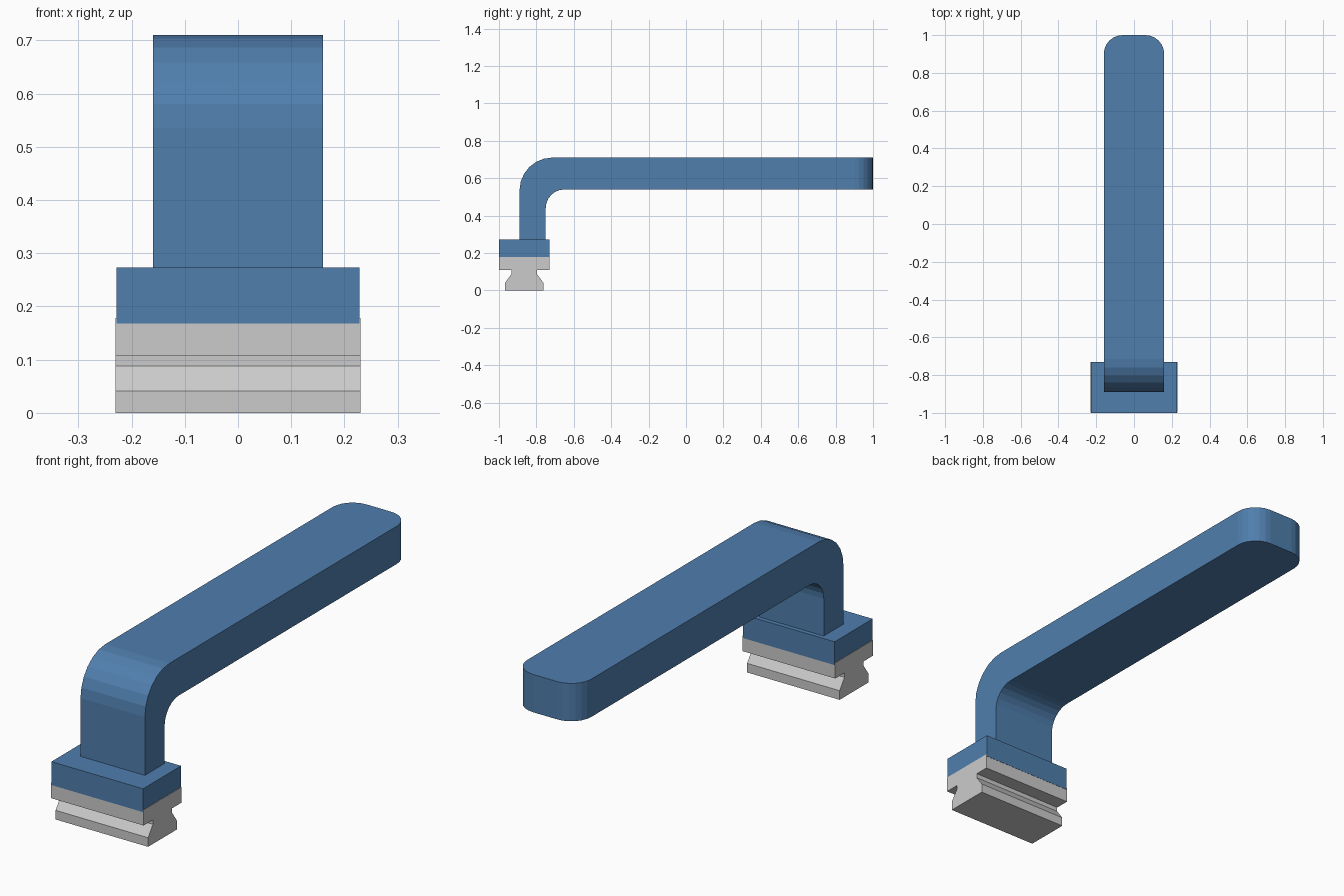
import bpy, bmesh
from math import sin, cos, radians

if "Cube" in bpy.data.objects:
    bpy.data.objects.remove(bpy.data.objects["Cube"])

blue = bpy.data.materials.new("blue")
blue.diffuse_color = (0.08, 0.21, 0.42, 1)
blue.use_nodes = True
blue.node_tree.nodes["Principled BSDF"].inputs["Base Color"].default_value = blue.diffuse_color


def extrude_profile(name, points, half_width, mat=None, round_end=None):
    """Extrude a (y, z) outline along x, optionally rounding the tip corners."""
    bm = bmesh.new()
    face = bm.faces.new([bm.verts.new((-half_width, y, z)) for y, z in points])
    ext = bmesh.ops.extrude_face_region(bm, geom=[face])
    moved = [v for v in ext["geom"] if isinstance(v, bmesh.types.BMVert)]
    bmesh.ops.translate(bm, verts=moved, vec=(2 * half_width, 0, 0))
    bmesh.ops.recalc_face_normals(bm, faces=bm.faces[:])
    if round_end:
        tip_y = max(y for y, z in points)
        edges = [e for e in bm.edges
                 if all(abs(v.co.y - tip_y) < 1e-5 for v in e.verts)
                 and abs(e.verts[0].co.z - e.verts[1].co.z) > 0.01]
        bmesh.ops.bevel(bm, geom=edges, offset=round_end, segments=6,
                        profile=0.5, affect='EDGES')
    mesh = bpy.data.meshes.new(name)
    bm.to_mesh(mesh)
    bm.free()
    obj = bpy.data.objects.new(name, mesh)
    bpy.context.collection.objects.link(obj)
    if mat:
        mesh.materials.append(mat)
    return obj


def bend(cy, cz, r, steps=6):
    """Quarter arc from the vertical leg up to the horizontal bar."""
    return [(cy - r * cos(radians(90 * i / steps)),
             cz + r * sin(radians(90 * i / steps))) for i in range(steps + 1)]


# Dovetail rail foot: mirrored half profile (half depth, z)
mid = -0.865
half = [(0.102, 0), (0.102, 0.041), (0.068, 0.088), (0.068, 0.108),
        (0.134, 0.108), (0.134, 0.178)]
rail = [(mid + d, z) for d, z in half] + [(mid - d, z) for d, z in reversed(half)]
extrude_profile("rail_foot", rail, 0.23)

# Base block sitting on the foot
extrude_profile("base_block", [(-1, 0.168), (-0.73, 0.168), (-0.73, 0.273), (-1, 0.273)],
                0.228, blue)

# Bent arm with rounded tip
outer = bend(-0.715, 0.535, 0.175)
inner = bend(-0.65, 0.44, 0.10)
arm = [(-0.89, 0.265)] + outer + [(1, 0.71), (1, 0.54)] + inner[::-1] + [(-0.75, 0.265)]
extrude_profile("bent_arm", arm, 0.16, blue, round_end=0.1)
